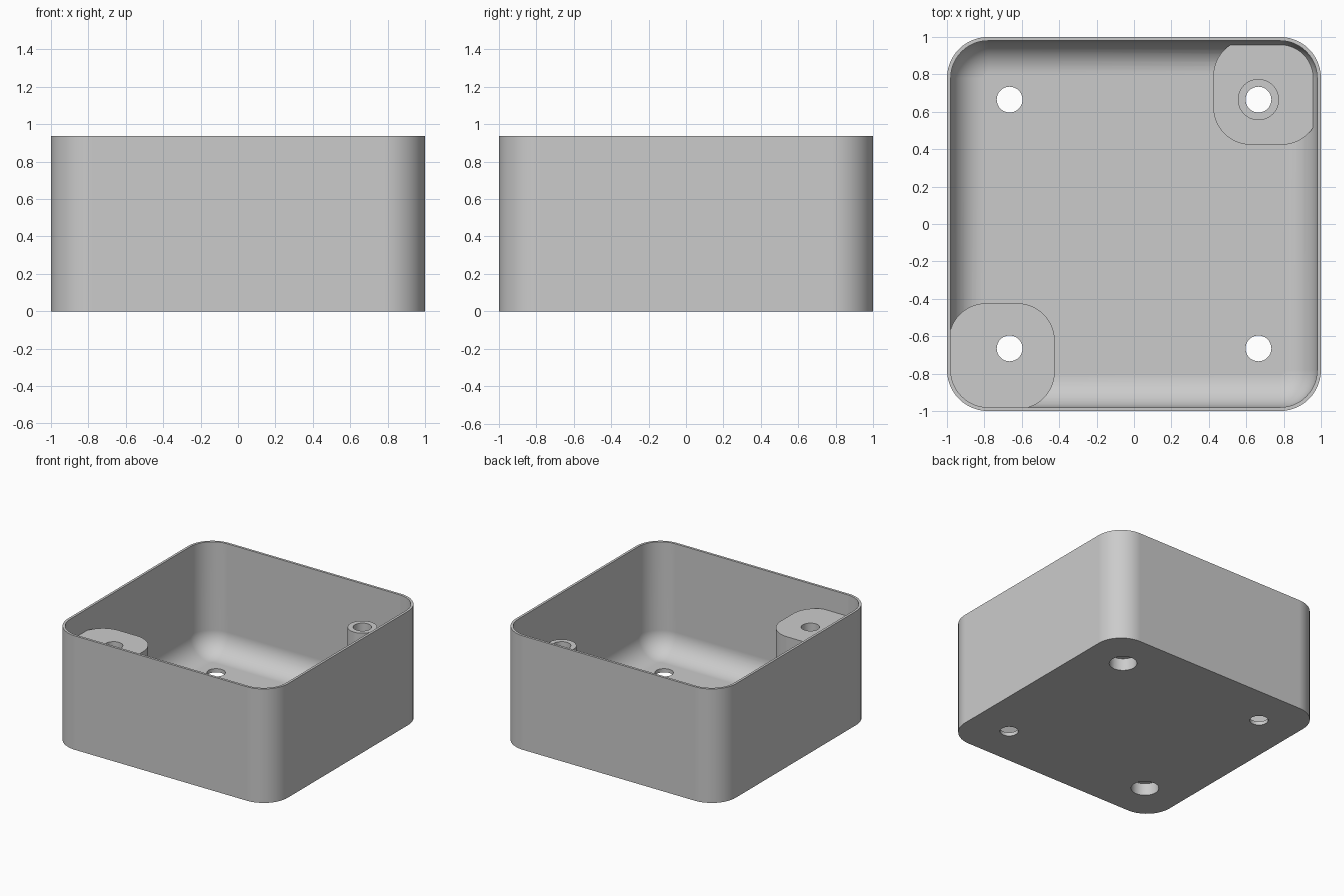
import bpy, bmesh, math

cube = bpy.data.objects.get("Cube")
if cube:
    bpy.data.objects.remove(cube, do_unlink=True)

HEIGHT, FLOOR, WALL = 0.936, 0.03, 0.02
CORNER, FILLET = 0.22, 0.18
POST_TOP, PAD_TOP, HOLE_POS = 0.76, 0.125, 0.665

grey = bpy.data.materials.new("plain grey")
grey.use_nodes = True
colour = (0.6, 0.6, 0.6, 1)
grey.diffuse_color = colour
grey.node_tree.nodes["Principled BSDF"].inputs["Base Color"].default_value = colour


def rounded_square(half, radius, z, centre=0.0, steps=12):
    """Outline points of a rounded square centred on the diagonal."""
    points = []
    for corner in range(4):
        mid = math.radians(45 + 90 * corner)
        cx = centre + math.copysign(half - radius, math.cos(mid))
        cy = centre + math.copysign(half - radius, math.sin(mid))
        for i in range(steps + 1):
            a = math.radians(90 * (corner + i / steps))
            points.append((cx + radius * math.cos(a), cy + radius * math.sin(a), z))
    return points


def circle(x, y, radius, z, sides=48):
    turn = 2 * math.pi / sides
    return [(x + radius * math.cos(i * turn), y + radius * math.sin(i * turn), z)
            for i in range(sides)]


def loft(name, rings):
    """Closed solid skinned through rings of equal point count."""
    bm = bmesh.new()
    loops = [[bm.verts.new(p) for p in ring] for ring in rings]
    for low, high in zip(loops, loops[1:]):
        for i in range(len(low)):
            j = (i + 1) % len(low)
            bm.faces.new((low[i], low[j], high[j], high[i]))
    bm.faces.new(loops[0][::-1])
    bm.faces.new(loops[-1])
    bmesh.ops.recalc_face_normals(bm, faces=bm.faces)
    mesh = bpy.data.meshes.new(name)
    bm.to_mesh(mesh)
    bm.free()
    mesh.materials.append(grey)
    obj = bpy.data.objects.new(name, mesh)
    bpy.context.collection.objects.link(obj)
    return obj


def activate(obj):
    bpy.ops.object.select_all(action='DESELECT')
    obj.select_set(True)
    bpy.context.view_layer.objects.active = obj


def combine(target, tool, operation):
    activate(target)
    mod = target.modifiers.new(operation, 'BOOLEAN')
    mod.operation, mod.solver, mod.object = operation, 'EXACT', tool
    bpy.ops.object.modifier_apply(modifier=mod.name)
    bpy.data.objects.remove(tool, do_unlink=True)


# Open shell: sharp outer base, thin rim, filleted inner floor
inner_half, inner_radius = 1 - WALL, CORNER - WALL
rings = [rounded_square(1, CORNER, 0),
         rounded_square(1, CORNER, HEIGHT),
         rounded_square(inner_half, inner_radius, HEIGHT)]
for step in range(13):
    a = math.radians(90 * step / 12)
    inset = FILLET * (1 - math.cos(a))
    rings.append(rounded_square(inner_half - inset, inner_radius - inset,
                                FLOOR + FILLET * (1 - math.sin(a))))
box = loft("open_box", rings)

# Corner pads, buried in the walls: tall at front right, low at back left
for side, top in ((-1, POST_TOP), (1, PAD_TOP)):
    pad = loft("corner_pad", [rounded_square(0.283, 0.2, z, side * 0.707)
                              for z in (FLOOR / 2, top)])
    combine(box, pad, 'UNION')

# Round post standing on the low pad
post = loft("round_post", [circle(HOLE_POS, HOLE_POS, 0.11, z)
                           for z in (PAD_TOP / 2, POST_TOP)])
combine(box, post, 'UNION')

# Screw holes in all corners, with wider bores under the two pads
for sx in (-1, 1):
    for sy in (-1, 1):
        x, y = sx * HOLE_POS, sy * HOLE_POS
        hole = loft("screw_hole", [circle(x, y, 0.069, z) for z in (-0.1, HEIGHT)])
        combine(box, hole, 'DIFFERENCE')
        if sx == sy:
            bore = loft("wide_bore", [circle(x, y, 0.104, z) for z in (-0.1, 0.1)])
            combine(box, bore, 'DIFFERENCE')

activate(box)
bpy.ops.object.shade_smooth_by_angle(angle=math.radians(30))
normals = box.modifiers.new("even_shading", 'WEIGHTED_NORMAL')
normals.keep_sharp = True
